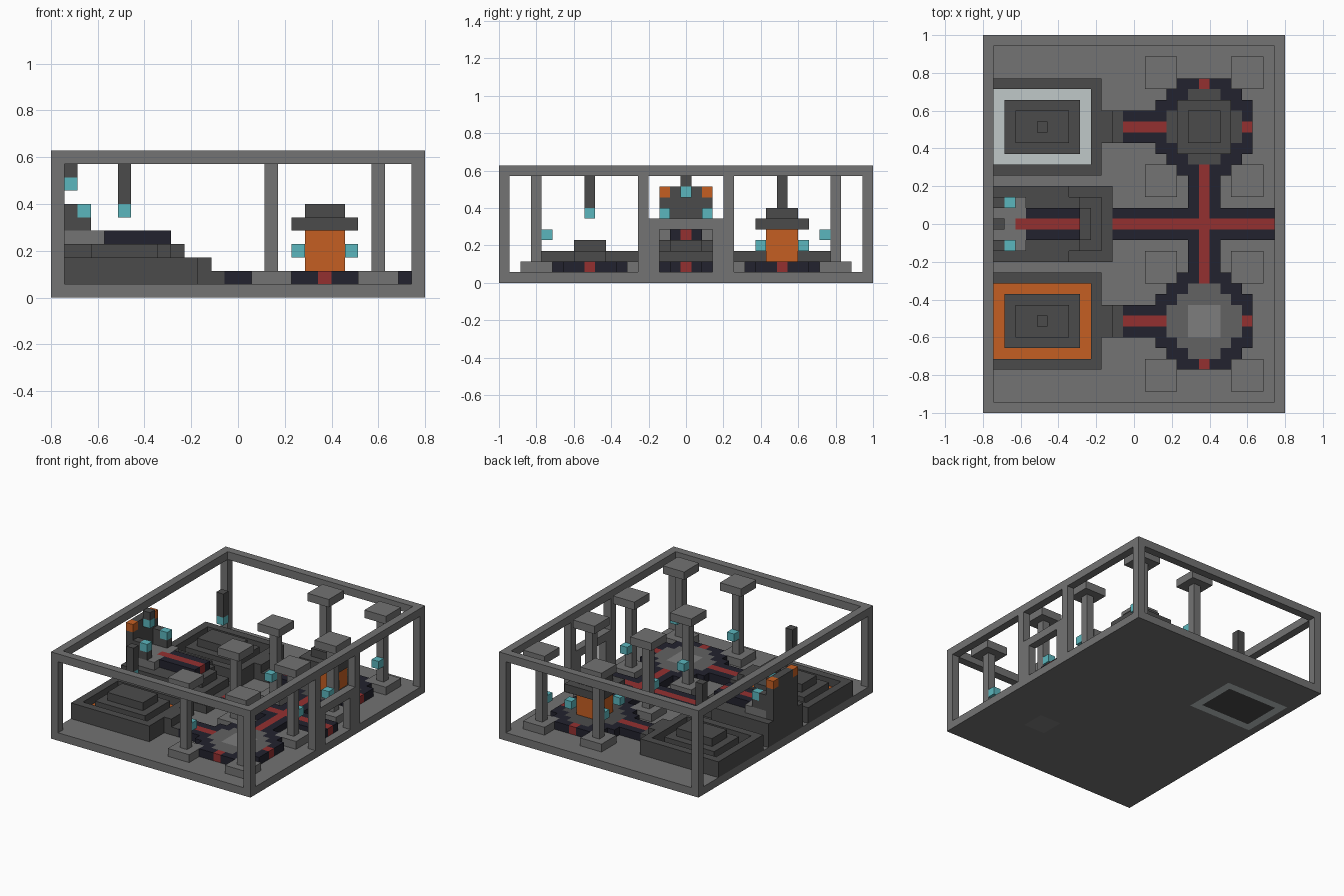
import bpy, bmesh
from mathutils import Vector

cube = bpy.data.objects.get("Cube")
if cube:
    bpy.data.objects.remove(cube)

# Block grid: 28 wide, 35 deep, 11 high
NX, NY, NZ = 28, 35, 11
V = 2 / NY
MID = NY // 2
cells = {}


def material(name, code):
    rgb = [((int(code[n:n + 2], 16) / 255 + 0.055) / 1.055) ** 2.4 for n in (0, 2, 4)]
    mat = bpy.data.materials.new(name)
    mat.use_nodes = True
    mat.diffuse_color = (*rgb, 1)
    bsdf = next(n for n in mat.node_tree.nodes if n.type == 'BSDF_PRINCIPLED')
    bsdf.inputs["Base Color"].default_value = (*rgb, 1)
    return mat


MATS = {
    "grey": material("stone grey", "737373"),
    "dark": material("dark stone", "4b4b4b"),
    "mid": material("mid stone", "626262"),
    "light": material("light stone", "7d7d7d"),
    "navy": material("navy border", "22222e"),
    "red": material("red carpet", "943030"),
    "orange": material("glowing orange", "c55f22"),
    "cyan": material("cyan lantern", "5bb6bd"),
    "white": material("pale pool", "c0c8c8"),
}


def fill(part, color, xs, ys, zs):
    """Fill an inclusive range of blocks; later blocks replace earlier ones."""
    span = lambda r: range(r, r + 1) if isinstance(r, int) else range(r[0], r[1] + 1)
    for i in span(xs):
        for j in span(ys):
            for k in span(zs):
                cells[i, j, k] = (part, color)


def both(part, color, xs, ys, zs):
    """Fill a range and its mirror image across the middle row."""
    a, b = (ys, ys) if isinstance(ys, int) else ys
    fill(part, color, xs, (a, b), zs)
    fill(part, color, xs, (NY - 1 - b, NY - 1 - a), zs)


def disc(part, color, ci, cj, r, k):
    for i in range(NX):
        for j in range(NY):
            if (i - ci) ** 2 + (j - cj) ** 2 <= r * r:
                fill(part, color, i, j, k)


# Floor and open outer frame
top = NZ - 1
fill("floor", "grey", (0, NX - 1), (0, NY - 1), 0)
for i in (0, NX - 1):
    fill("frame", "grey", i, (0, NY - 1), top)
    both("frame", "grey", i, 0, (1, top))
both("frame", "grey", (0, NX - 1), 0, top)

# Entrance arch
both("entrance_arch", "grey", NX - 1, 21, (1, top))
both("entrance_arch", "grey", NX - 1, 20, (1, 5))
fill("entrance_arch", "grey", NX - 1, (14, 20), 5)

# Round plazas and the carpeted paths
PX, PY = 20, 26
for cj in (PY, NY - 1 - PY):
    disc("plaza", "navy", PX, cj, 4.5, 1)
    fill("side_path", "navy", (13, 16), (cj - 1, cj + 1), 1)
fill("cross_path", "navy", (PX - 1, PX + 1), (12, 22), 1)
fill("main_path", "navy", (12, 26), (MID - 1, MID + 1), 1)
fill("cross_path", "red", PX, (4, 30), 1)
fill("main_path", "red", (12, 26), MID, 1)
both("side_path", "red", (13, 24), PY, 1)
disc("plaza", "dark", PX, PY, 3.2, 1)
disc("plaza", "mid", PX, NY - 1 - PY, 3.2, 1)
fill("plaza_centre", "light", (PX - 1, PX + 1), (7, 9), (0, 1))

# Glowing tower on the back plaza
fill("tower_core", "orange", (PX - 1, PX + 1), (PY - 1, PY + 1), (2, 4))
fill("tower_roof", "dark", (PX - 2, PX + 2), (PY - 2, PY + 2), 5)
fill("tower_roof", "dark", (PX - 1, PX + 1), (PY - 1, PY + 1), 6)
for di in (-2, 2):
    for dj in (-2, 2):
        fill("tower_lantern", "cyan", PX + di, PY + dj, 3)

# Eight columns with base, cap and inward lantern
for ci in (16, 24):
    for cj in (21, 31):
        both("column_base", "grey", (ci - 1, ci + 1), (cj - 1, cj + 1), 1)
        both("column_shaft", "grey", ci, cj, (2, 9))
        both("column_cap", "grey", (ci - 1, ci + 1), (cj - 1, cj + 1), top)
        both("column_lantern", "cyan", ci, cj - 1, 4)

# Pools with stepped islands, connecting steps and hanging lanterns
both("pool_rim", "dark", (0, 10), (22, 30), (1, 2))
for cj, color, level in ((PY, "white", 0), (NY - 1 - PY, "orange", 1)):
    for i in range(1, 10):
        for j in range(cj - 3, cj + 4):
            for k in (1, 2):
                cells.pop((i, j, k), None)
    fill("pool", color, (1, 9), (cj - 3, cj + 3), level)
    fill("pool_island", "dark", (2, 8), (cj - 2, cj + 2), (level, 2))
both("pool_island", "dark", (3, 7), (25, 27), 3)
both("pool_step", "dark", 11, (25, 27), (1, 2))
both("pool_step", "dark", 12, (25, 27), 1)
both("hanging_pole", "dark", 5, PY, (7, 9))
both("hanging_lantern", "cyan", 5, PY, 6)

# Stepped dais with carpet
fill("dais", "dark", (0, 11), (14, 20), 1)
fill("dais", "dark", (0, 10), (15, 19), 2)
fill("dais", "dark", (0, 9), (16, 18), 3)
fill("dais", "dark", (0, 8), (15, 19), 3)
both("dais", "dark", (0, 7), 20, (2, 3))
fill("dais_carpet", "navy", (4, 8), (16, 18), 4)
fill("throne_base", "grey", (0, 3), (15, 19), 4)
fill("dais_carpet", "red", (3, 8), MID, 4)

# Throne with back wall, arms and lanterns
fill("throne_back", "dark", 0, (15, 19), (4, 8))
both("throne_arm", "dark", (1, 2), 19, 5)
both("throne_arm", "dark", 1, 19, 6)
both("throne_arm_lantern", "cyan", 2, 19, 6)
both("throne_glow", "orange", 0, 19, 8)
fill("throne_crest_lantern", "cyan", 1, MID, 8)
fill("throne_crest_pole", "dark", 1, MID, 9)

# Turn each part's blocks into a mesh of its exposed faces
DIRS = [Vector(s * (n == a) for n in range(3)) for a in range(3) for s in (-1, 1)]
origin = Vector((-NX / 2, -NY / 2, 0))
names = list(MATS)
for part in sorted({p for p, c in cells.values()}):
    bm = bmesh.new()
    own = [(c, v[1]) for c, v in cells.items() if v[0] == part]
    used = sorted({color for c, color in own}, key=names.index)
    for c, color in own:
        centre = Vector(c) + Vector((0.5, 0.5, 0.5)) + origin
        for d in DIRS:
            if tuple(int(a + b) for a, b in zip(c, d)) in cells:
                continue
            u = Vector((d.y, d.z, d.x))
            w = d.cross(u)
            corners = [centre + (d + u * p + w * q) / 2
                       for p, q in ((-1, -1), (1, -1), (1, 1), (-1, 1))]
            face = bm.faces.new([bm.verts.new(p * V) for p in corners])
            face.material_index = used.index(color)
    bmesh.ops.remove_doubles(bm, verts=bm.verts, dist=0.001)
    bmesh.ops.dissolve_limit(bm, angle_limit=0.02, verts=bm.verts, edges=bm.edges,
                             delimit={'MATERIAL'})
    mesh = bpy.data.meshes.new(part)
    bm.to_mesh(mesh)
    bm.free()
    for color in used:
        mesh.materials.append(MATS[color])
    bpy.context.collection.objects.link(bpy.data.objects.new(part, mesh))
